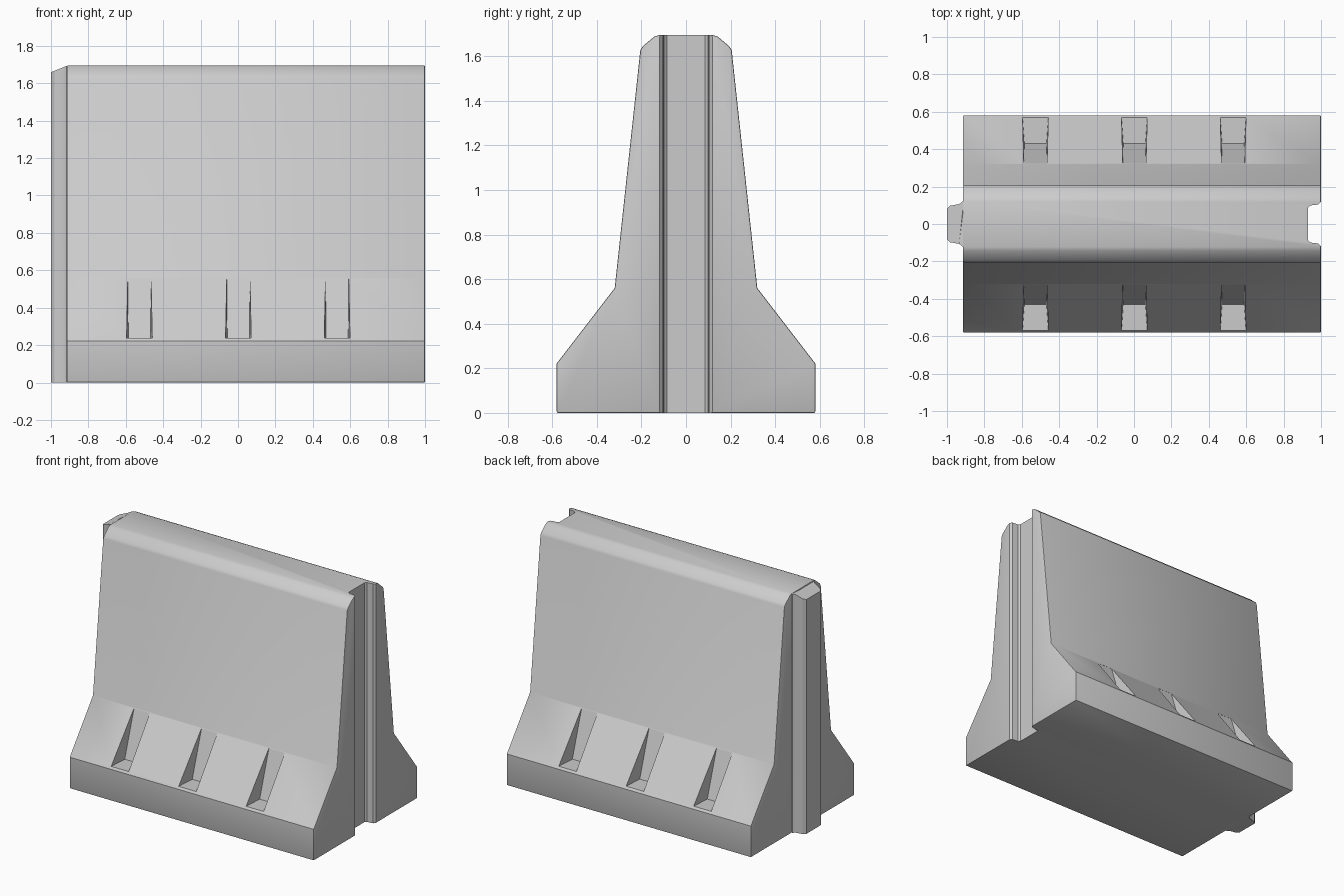
import bpy, bmesh

if "Cube" in bpy.data.objects:
    bpy.data.objects.remove(bpy.data.objects["Cube"])

TOP = 1.695


def make_object(name, bm):
    bmesh.ops.recalc_face_normals(bm, faces=bm.faces)
    mesh = bpy.data.meshes.new(name)
    bm.to_mesh(mesh)
    bm.free()
    obj = bpy.data.objects.new(name, mesh)
    bpy.context.collection.objects.link(obj)
    return obj


def prism(name, points, offset):
    bm = bmesh.new()
    face = bm.faces.new([bm.verts.new(p) for p in points])
    ext = bmesh.ops.extrude_face_region(bm, geom=[face])
    moved = [v for v in ext["geom"] if isinstance(v, bmesh.types.BMVert)]
    bmesh.ops.translate(bm, verts=moved, vec=offset)
    return make_object(name, bm)


def mirrored(half):
    return half + [(-a, b) for a, b in reversed(half)]


def apply_modifier(obj, mod):
    bpy.context.view_layer.objects.active = obj
    bpy.ops.object.modifier_apply(modifier=mod.name)


def combine(obj, other, operation):
    mod = obj.modifiers.new("join", "BOOLEAN")
    mod.operation, mod.solver, mod.object = operation, "EXACT", other
    apply_modifier(obj, mod)
    bpy.data.objects.remove(other, do_unlink=True)


# Barrier body: stepped cross-section swept along x
half = [(-0.58, 0), (-0.58, 0.222), (-0.32, 0.56), (-0.205, 1.628),
        (-0.194, 1.645), (-0.143, 1.688), (-0.122, TOP)]
barrier = prism("barrier_body", [(-0.915, y, z) for y, z in mirrored(half)],
                (1.915, 0, 0))
bevel = barrier.modifiers.new("edge", "BEVEL")
bevel.width, bevel.segments, bevel.angle_limit = 0.006, 2, 0.7
apply_modifier(barrier, bevel)

# Interlocking tongue on the left end, with a sloping top
plan = [(0.105, -0.85), (0.12, -0.917), (0.106, -0.935), (0.098, -0.982),
        (0.08, -1.0)]
tongue = prism("tongue", [(x, y, 0) for y, x in mirrored(plan)], (0, 0, 1))
for v in tongue.data.vertices:
    if v.co.z > 0.5:
        v.co.z = TOP - 0.002 - max(0, -0.915 - v.co.x) * 0.4
combine(barrier, tongue, "UNION")

# Matching groove on the right end
plan = [(0.118, 1.05), (0.118, 1.0), (0.104, 0.985), (0.099, 0.942),
        (0.086, 0.93)]
groove = prism("groove", [(x, y, -0.1) for y, x in mirrored(plan)], (0, 0, 2))
combine(barrier, groove, "DIFFERENCE")

# Tapered wedge pockets along both sloping feet
for x in (-0.527, 0.002, 0.53):
    for side in (-1, 1):
        bm = bmesh.new()
        for y, z, w in ((0.60, 0.237, 0.071), (0.43, 0.237, 0.059),
                        (0.322, 0.556, 0.062), (0.36, 0.556, 0.064)):
            for s in (-1, 1):
                bm.verts.new((x + s * w, side * y, z))
        bmesh.ops.convex_hull(bm, input=bm.verts)
        combine(barrier, make_object("pocket", bm), "DIFFERENCE")

# Smooth shading with crisp edges
bpy.ops.object.select_all(action="DESELECT")
barrier.select_set(True)
bpy.context.view_layer.objects.active = barrier
bpy.ops.object.shade_smooth_by_angle(angle=0.52)
